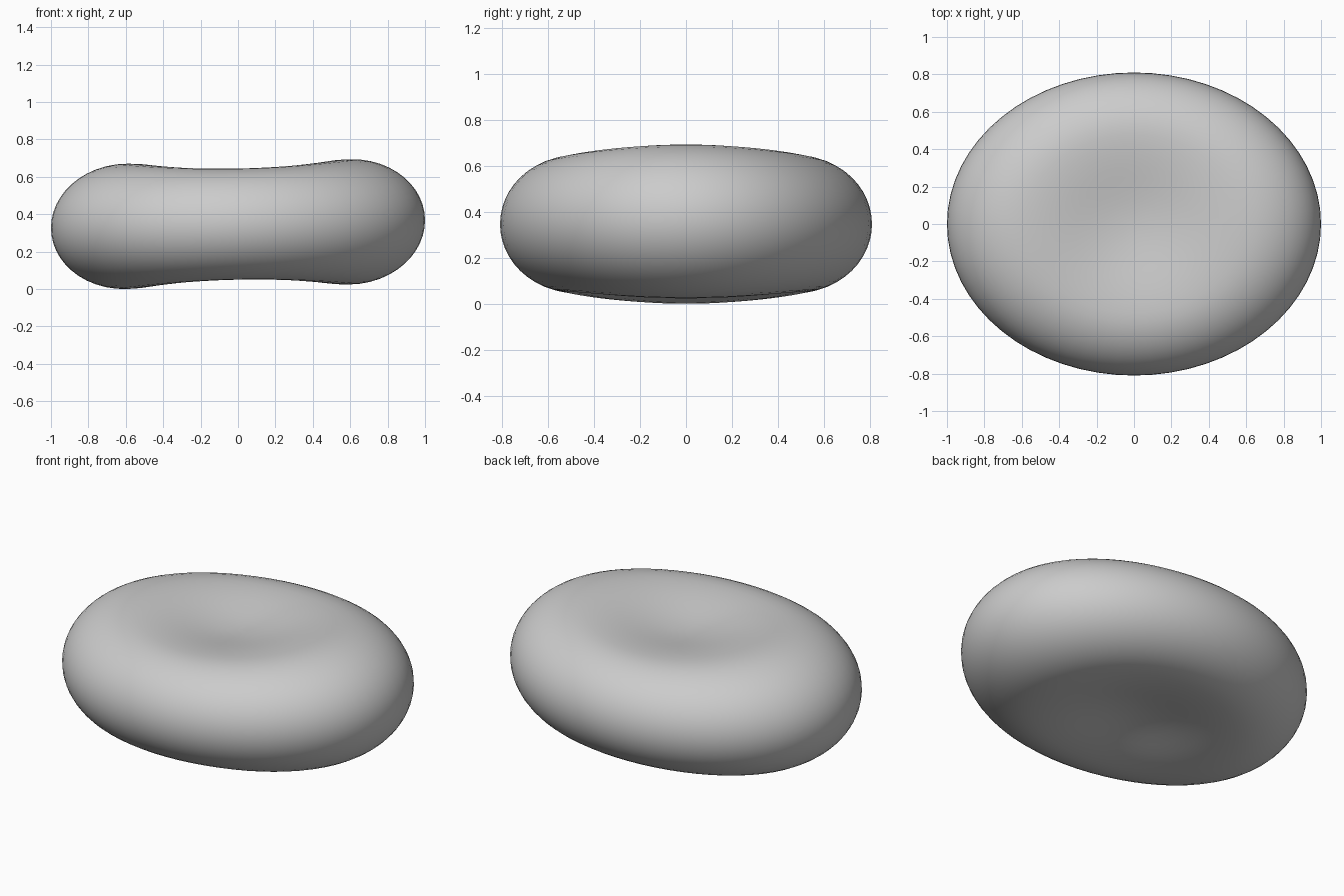
import bpy, bmesh, math

cube = bpy.data.objects.get("Cube")
if cube:
    bpy.data.objects.remove(cube, do_unlink=True)

HALF_Y = 0.81        # half depth (half width is 1)
RIM = 0.6            # relative radius of the thickest ring
CENTRE_H = 0.25      # half thickness at the dimple centre
MID_Z = 0.347        # height of the middle plane
TILT = 0.02          # slight rise towards +x

# Material
grey = bpy.data.materials.new("soft grey")
colour = (0.6, 0.6, 0.6, 1.0)
grey.diffuse_color = colour
grey.use_nodes = True
grey.node_tree.nodes["Principled BSDF"].inputs["Base Color"].default_value = colour


def half_thickness(r, angle):
    """Rounded outer edge, shallow dimple inside; thicker towards the x ends."""
    rim_h = 0.297 + 0.038 * math.cos(angle) ** 2
    if r >= RIM:
        return rim_h * math.sqrt(max(0.0, 1 - ((r - RIM) / (1 - RIM)) ** 2))
    return CENTRE_H + (rim_h - CENTRE_H) * math.sin(math.pi * r / (2 * RIM)) ** 2


# Biconcave disc: a sphere whose rings are remapped to the dimpled profile
bm = bmesh.new()
bmesh.ops.create_uvsphere(bm, u_segments=64, v_segments=40, radius=1)
for v in bm.verts:
    x, y, z = v.co
    r = min(1.0, math.hypot(x, y))
    h = half_thickness(r, math.atan2(y, x))
    side = 0 if abs(z) < 1e-4 else math.copysign(1, z)
    v.co = (x, y * HALF_Y, MID_Z + TILT * x + side * h)
for f in bm.faces:
    f.smooth = True

mesh = bpy.data.meshes.new("biconcave_disc")
bm.to_mesh(mesh)
bm.free()
mesh.materials.append(grey)
disc = bpy.data.objects.new("biconcave_disc", mesh)
bpy.context.collection.objects.link(disc)
